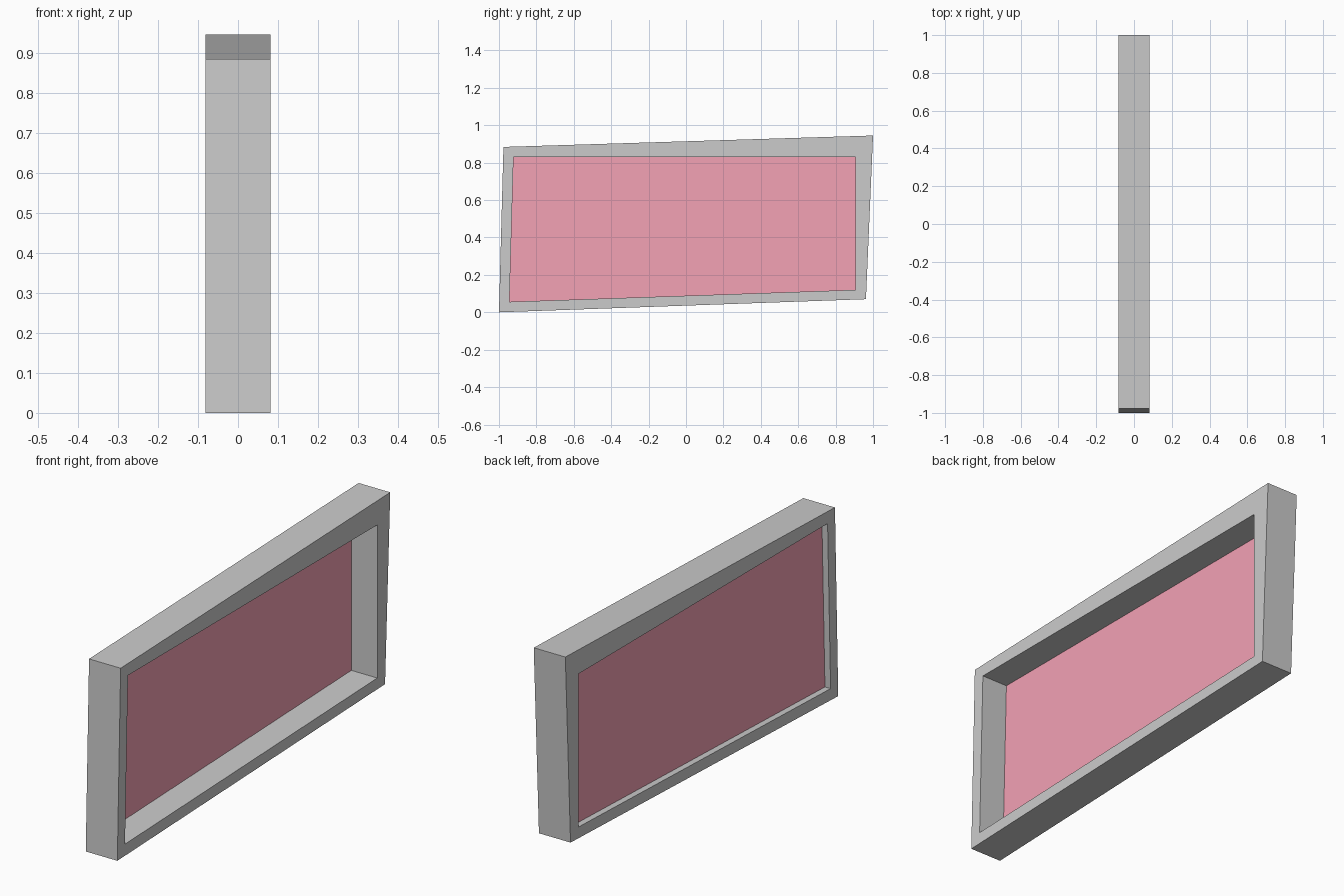
import bpy, bmesh

if "Cube" in bpy.data.objects:
    bpy.data.objects.remove(bpy.data.objects["Cube"])

HALF = 0.081       # half depth of the frame
PANEL_X = -0.052   # panel sits close to the left-hand face

# Slightly crooked outlines as (y, z)
outer = [(-1.0, 0.0), (0.962, 0.07), (1.0, 0.945), (-0.976, 0.884)]
inner = [(-0.944, 0.056), (0.905, 0.12), (0.905, 0.83), (-0.922, 0.83)]


def finish(name, bm):
    bmesh.ops.recalc_face_normals(bm, faces=bm.faces)
    mesh = bpy.data.meshes.new(name)
    bm.to_mesh(mesh)
    bm.free()
    obj = bpy.data.objects.new(name, mesh)
    bpy.context.collection.objects.link(obj)
    return obj


def ring(bm, outline, x):
    return [bm.verts.new((x, y, z)) for y, z in outline]


# Frame: four loops bridged into a closed rectangular tube
bm = bmesh.new()
loops = [ring(bm, outer, HALF), ring(bm, inner, HALF),
         ring(bm, inner, -HALF), ring(bm, outer, -HALF)]
for k in range(4):
    a, b = loops[k], loops[(k + 1) % 4]
    for i in range(4):
        j = (i + 1) % 4
        bm.faces.new((a[i], a[j], b[j], b[i]))
finish("frame", bm)

# Panel: a single sheet filling the opening
bm = bmesh.new()
bm.faces.new(ring(bm, inner, PANEL_X))
panel = finish("panel", bm)
red = bpy.data.materials.new("panel_red")
red.diffuse_color = (0.9, 0.36, 0.46, 1)
red.use_nodes = True
red.node_tree.nodes["Principled BSDF"].inputs["Base Color"].default_value = red.diffuse_color
panel.data.materials.append(red)
